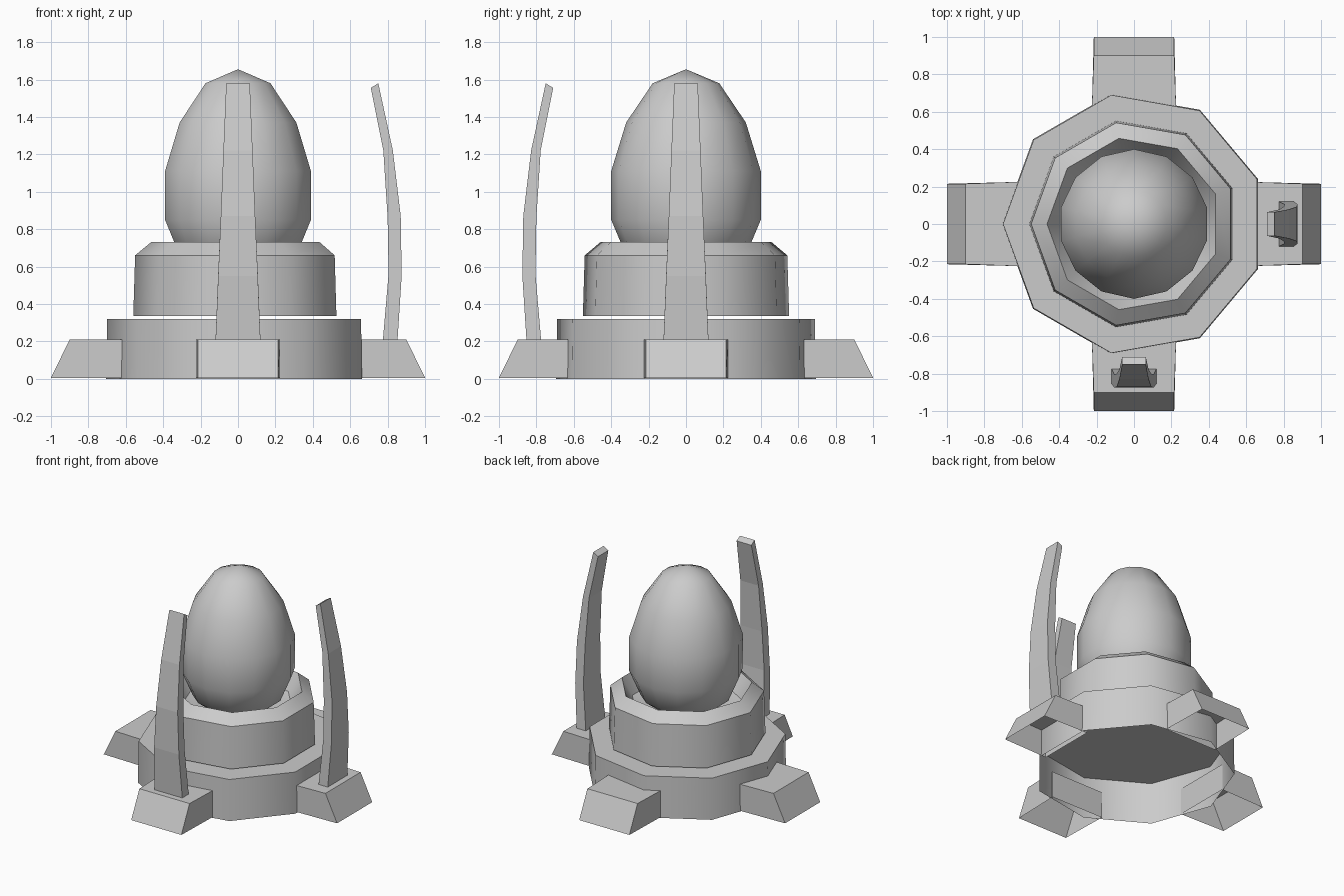
import bpy, bmesh, math
from mathutils import Matrix

cube = bpy.data.objects.get("Cube")
if cube:
    bpy.data.objects.remove(cube)

grey = bpy.data.materials.new("plain_grey")
grey.use_nodes = True
grey.diffuse_color = (0.6, 0.6, 0.6, 1)
grey.node_tree.nodes["Principled BSDF"].inputs["Base Color"].default_value = (0.6, 0.6, 0.6, 1)


def finish(name, bm, smooth=None, outward=True):
    """Turn a bmesh into a named grey object."""
    if outward:
        bmesh.ops.recalc_face_normals(bm, faces=bm.faces)
    mesh = bpy.data.meshes.new(name)
    bm.to_mesh(mesh)
    bm.free()
    mesh.materials.append(grey)
    obj = bpy.data.objects.new(name, mesh)
    bpy.context.collection.objects.link(obj)
    if smooth:
        bpy.ops.object.select_all(action="DESELECT")
        obj.select_set(True)
        bpy.context.view_layer.objects.active = obj
        bpy.ops.object.shade_smooth_by_angle(angle=math.radians(smooth))
    return obj


def lathe(name, profile, sides, start, smooth):
    """Spin (radius, height) points, listed upward on the outside; radius 0 makes a pole."""
    bm = bmesh.new()
    rings = []
    for r, z in profile:
        if r == 0:
            rings.append([bm.verts.new((0, 0, z))] * sides)
            continue
        angles = [start + math.tau * i / sides for i in range(sides)]
        rings.append([bm.verts.new((r * math.cos(a), r * math.sin(a), z)) for a in angles])
    for low, high in zip(rings, rings[1:]):
        for i in range(sides):
            j = (i + 1) % sides
            corners = list(dict.fromkeys((low[i], low[j], high[j], high[i])))
            bm.faces.new(corners)
    return finish(name, bm, smooth, outward=False)


def loft(name, sections, turn, open_bottom=False):
    """Join four-cornered sections into a block, then turn it about z."""
    bm = bmesh.new()
    rings = [[bm.verts.new(p) for p in s] for s in sections]
    for low, high in zip(rings, rings[1:]):
        for i in range(4):
            j = (i + 1) % 4
            bm.faces.new((low[i], low[j], high[j], high[i]))
    bottom = bm.faces.new(rings[0][::-1])
    bm.faces.new(rings[-1])
    bmesh.ops.recalc_face_normals(bm, faces=bm.faces)
    if open_bottom:
        bmesh.ops.delete(bm, geom=[bottom], context="FACES_ONLY")
    bm.transform(Matrix.Rotation(turn, 4, "Z"))
    return finish(name, bm, outward=False)


# Nine-sided base, open underneath
lathe("base", [(0.705, 0), (0.7, 0.32), (0, 0.32)], 9, math.pi, 45)

# Bevelled cup hovering just above the base
lathe("cup", [(0, 0.335), (0.56, 0.335), (0.55, 0.66), (0.465, 0.73), (0.39, 0.6), (0, 0.5)],
      9, math.pi, 45)

# Egg resting in the cup
lathe("egg", [(0, 0.52), (0.18, 0.55), (0.32, 0.66), (0.4, 0.85), (0.4, 1.11),
              (0.32, 1.37), (0.178, 1.58), (0, 1.655)], 14, math.pi / 2, 60)

# Four hollow sloping feet
for side, quarter in (("left", 0), ("back", 1), ("right", 2), ("front", 3)):
    sections = []
    for outer, z in ((1.0, 0.005), (0.9, 0.21)):
        sections.append([(0.62, -0.225, z), (outer, -0.215, z), (outer, 0.215, z), (0.62, 0.225, z)])
    loft(side + "_foot", sections, quarter * math.pi / 2, open_bottom=True)

# Two curved tapering prongs: inner point, outer point and half width up the arc
arc = [((0.775, 0.21), (0.853, 0.21), 0.12),
       ((0.805, 0.56), (0.875, 0.55), 0.106),
       ((0.8, 0.86), (0.87, 0.87), 0.092),
       ((0.777, 1.22), (0.828, 1.22), 0.078),
       ((0.71, 1.555), (0.75, 1.58), 0.063)]
for side, quarter in (("left", 0), ("front", 3)):
    sections = []
    for (xi, zi), (xo, zo), w in arc:
        sections.append([(xi, -w, zi), (xo, -w, zo), (xo, w, zo), (xi, w, zi)])
    loft(side + "_prong", sections, quarter * math.pi / 2)
